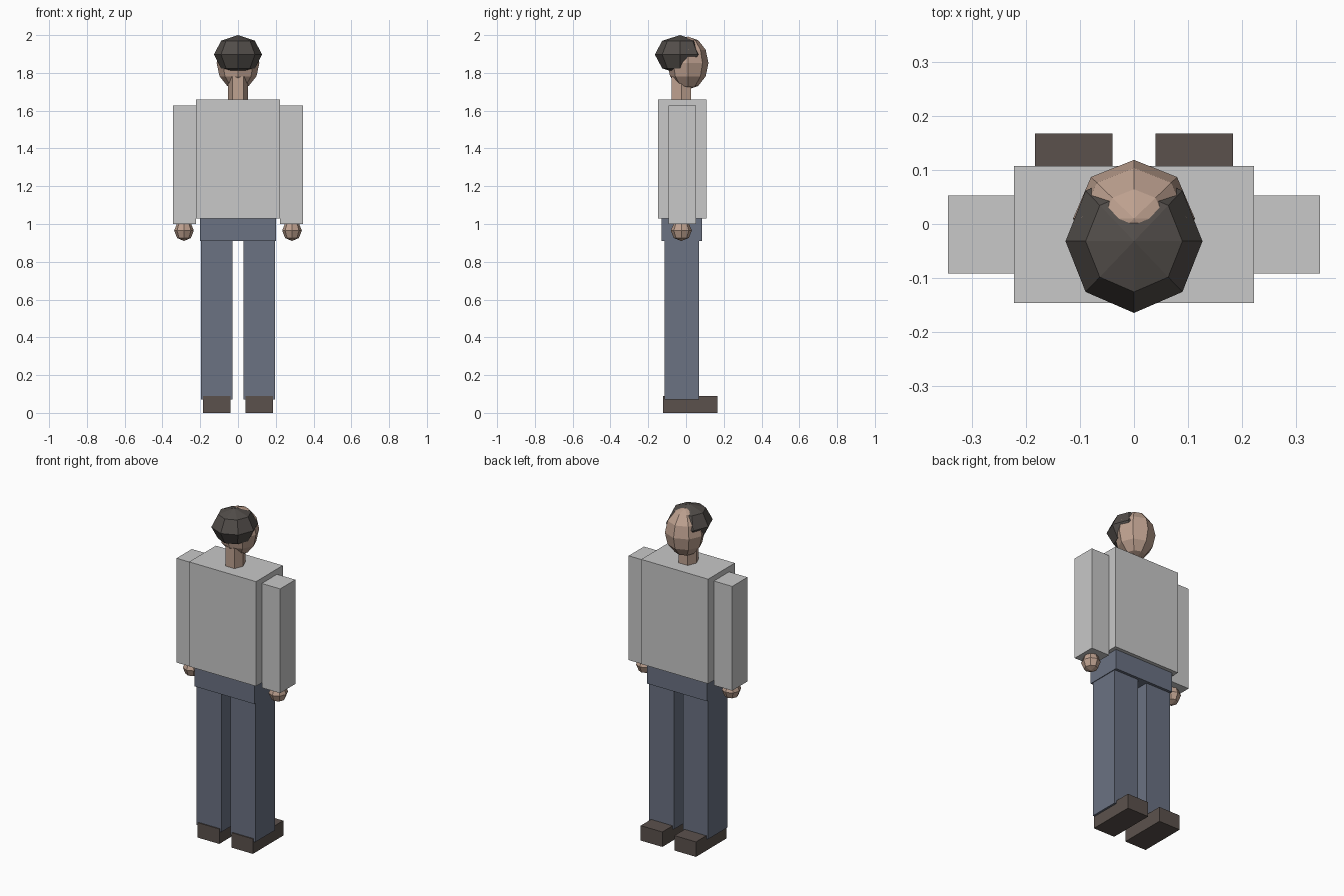
import bpy, bmesh, math
from mathutils import Matrix, Vector

if "Cube" in bpy.data.objects:
    bpy.data.objects.remove(bpy.data.objects["Cube"])


def material(name, r, g, b):
    m = bpy.data.materials.new(name)
    m.diffuse_color = (r, g, b, 1)
    m.use_nodes = True
    m.node_tree.nodes["Principled BSDF"].inputs["Base Color"].default_value = m.diffuse_color
    return m


SHIRT = material("light_grey_shirt", 0.58, 0.58, 0.58)
TROUSERS = material("slate_blue_trousers", 0.145, 0.168, 0.225)
SHOES = material("dark_brown_shoes", 0.105, 0.083, 0.073)
SKIN = material("skin", 0.52, 0.36, 0.28)
HAIR = material("dark_hair", 0.085, 0.075, 0.068)


def finish(name, bm, mat):
    mesh = bpy.data.meshes.new(name)
    bm.to_mesh(mesh)
    bm.free()
    mesh.materials.append(mat)
    ob = bpy.data.objects.new(name, mesh)
    bpy.context.collection.objects.link(ob)
    return ob


def box(name, mat, x, y, z):
    """Box from (min, max) ranges on each axis."""
    bm = bmesh.new()
    lo, hi = Vector((x[0], y[0], z[0])), Vector((x[1], y[1], z[1]))
    bmesh.ops.create_cube(bm, size=1, matrix=Matrix.LocRotScale((lo + hi) / 2, None, hi - lo))
    return finish(name, bm, mat)


def ball(name, mat, centre, radii, rings):
    """Eight-sided faceted ellipsoid."""
    bm = bmesh.new()
    bmesh.ops.create_uvsphere(bm, u_segments=8, v_segments=rings, radius=1,
                              matrix=Matrix.LocRotScale(Vector(centre), None, Vector(radii)))
    return finish(name, bm, mat)


# Torso and hips
box("torso", SHIRT, (-0.223, 0.223), (-0.147, 0.108), (1.03, 1.66))
box("hips", TROUSERS, (-0.2, 0.2), (-0.13, 0.086), (0.91, 1.035))

# Neck: six-sided, corners towards front and back
bm = bmesh.new()
bmesh.ops.create_cone(bm, cap_ends=True, segments=6, radius1=0.06, radius2=0.06, depth=0.14,
                      matrix=Matrix.Translation((0, -0.025, 1.71)) @ Matrix.Rotation(math.pi / 2, 4, 'Z'))
for v in bm.verts:  # make sure the corners lie on the y axis
    v.co.x = max(-0.052, min(0.052, v.co.x))
finish("neck", bm, SKIN)

# Head and hair cap; the face looks towards +y
ball("head", SKIN, (0, 0.01, 1.852), (0.113, 0.109, 0.14), 6)
ball("hair", HAIR, (0, -0.032, 1.897), (0.127, 0.133, 0.103), 4)

# Limbs on both sides
for side, s in (("left", -1), ("right", 1)):
    def span(a, b):
        return tuple(sorted((s * a, s * b)))
    box(side + "_arm", SHIRT, span(0.223, 0.345), (-0.092, 0.053), (1.0, 1.628))
    ball(side + "_hand", SKIN, (s * 0.286, -0.025, 0.965), (0.052, 0.056, 0.055), 4)
    box(side + "_leg", TROUSERS, span(0.03, 0.196), (-0.115, 0.07), (0.072, 0.915))
    box(side + "_shoe", SHOES, span(0.04, 0.184), (-0.121, 0.168), (0, 0.09))
